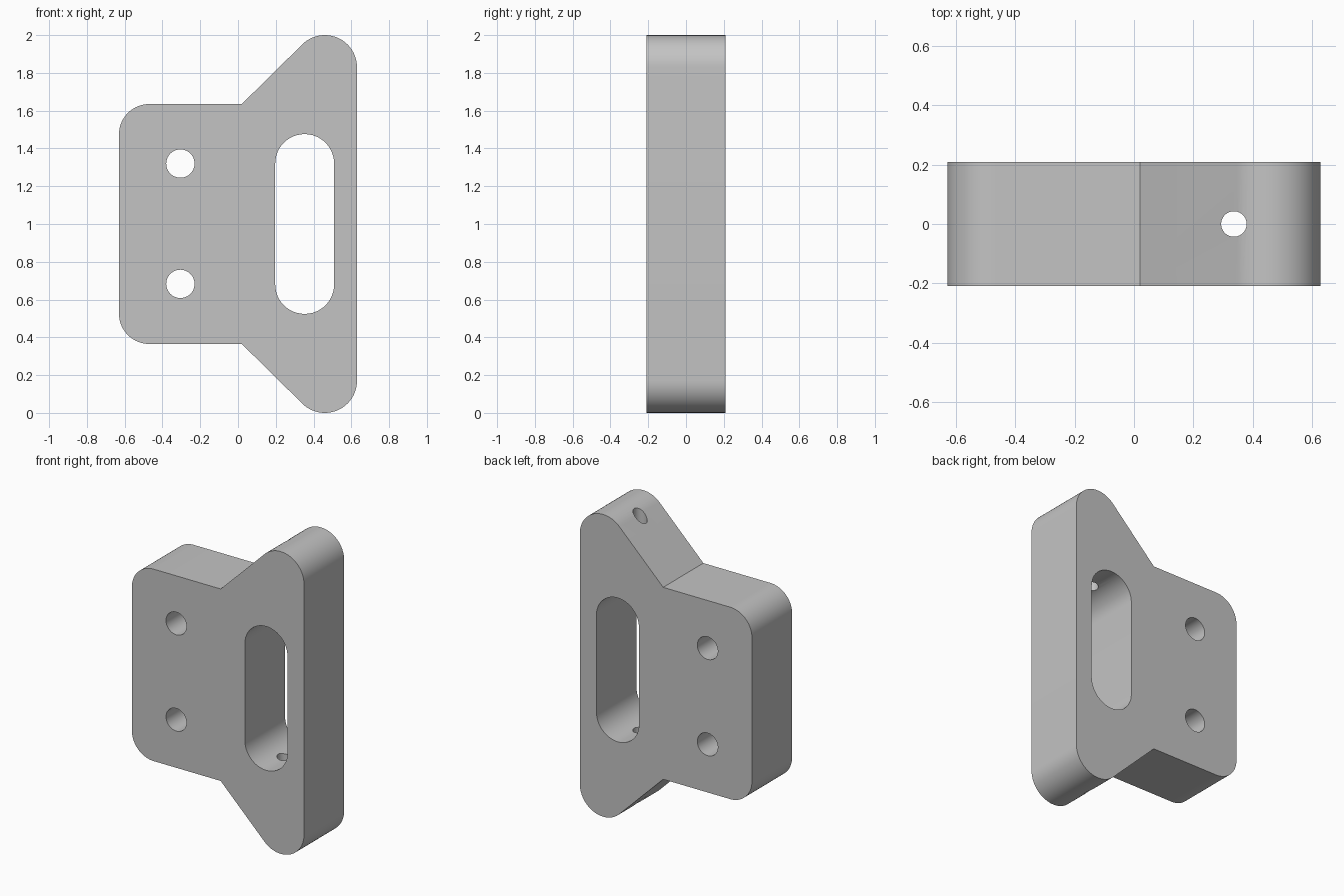
import bpy, bmesh
from math import radians, cos, sin
from mathutils import Matrix

if "Cube" in bpy.data.objects:
    bpy.data.objects.remove(bpy.data.objects["Cube"], do_unlink=True)

HALF = 0.21          # half thickness of the plate
MID = 1.0            # height of the mirror plane

grey = bpy.data.materials.new("plain_grey")
grey.use_nodes = True
colour = (0.55, 0.55, 0.55, 1)
grey.diffuse_color = colour
grey.node_tree.nodes["Principled BSDF"].inputs["Base Color"].default_value = colour


def arc(cx, cz, r, start, end, steps=24):
    angles = [radians(start + (end - start) * i / steps) for i in range(steps + 1)]
    return [(cx + r * cos(a), cz + r * sin(a)) for a in angles]


def make_object(name, bm):
    bmesh.ops.recalc_face_normals(bm, faces=bm.faces)
    mesh = bpy.data.meshes.new(name)
    bm.to_mesh(mesh)
    bm.free()
    mesh.materials.append(grey)
    obj = bpy.data.objects.new(name, mesh)
    bpy.context.collection.objects.link(obj)
    return obj


def extrude_profile(name, points, half):
    """Extrude an x-z outline from y = -half to y = half."""
    bm = bmesh.new()
    face = bm.faces.new([bm.verts.new((x, -half, z)) for x, z in points])
    new = bmesh.ops.extrude_face_region(bm, geom=[face])["geom"]
    verts = [v for v in new if isinstance(v, bmesh.types.BMVert)]
    bmesh.ops.translate(bm, vec=(0, 2 * half, 0), verts=verts)
    return make_object(name, bm)


# Plate outline: upper half, then mirrored to the lower half
upper = arc(0.46, 1.83, 0.17, 0, 135) + [(0.02, 1.635)] + arc(-0.47, 1.475, 0.16, 90, 180)
lower = [(x, 2 * MID - z) for x, z in reversed(upper)]
plate = extrude_profile("bracket_plate", upper + lower, HALF)

# Long slot and the two mounting holes
slot = arc(0.353, 1.32, 0.156, 0, 180) + arc(0.353, 0.68, 0.156, 180, 360)
cutters = [extrude_profile("slot_cutter", slot, 0.4)]
for z in (0.683, 1.32):
    ring = arc(-0.305, z, 0.075, 0, 360, 48)[:-1]
    cutters.append(extrude_profile("mounting_hole_cutter", ring, 0.4))

# Thin vertical drilling through both ends of the slot
bm = bmesh.new()
bmesh.ops.create_cone(bm, cap_ends=True, segments=40, radius1=0.043, radius2=0.043,
                      depth=2.4, matrix=Matrix.Translation((0.337, 0, MID)))
cutters.append(make_object("pin_hole_cutter", bm))

# Cut every opening and discard the cutters
bpy.context.view_layer.objects.active = plate
for cutter in cutters:
    cutter.hide_render = True
    mod = plate.modifiers.new("cut", "BOOLEAN")
    mod.operation = "DIFFERENCE"
    mod.solver = "EXACT"
    mod.object = cutter
    bpy.ops.object.modifier_apply(modifier=mod.name)
    bpy.data.objects.remove(cutter, do_unlink=True)

# Smooth the rounded walls, keep the rims sharp
for obj in bpy.context.selected_objects:
    obj.select_set(False)
plate.select_set(True)
bpy.ops.object.shade_smooth_by_angle(angle=radians(30))
